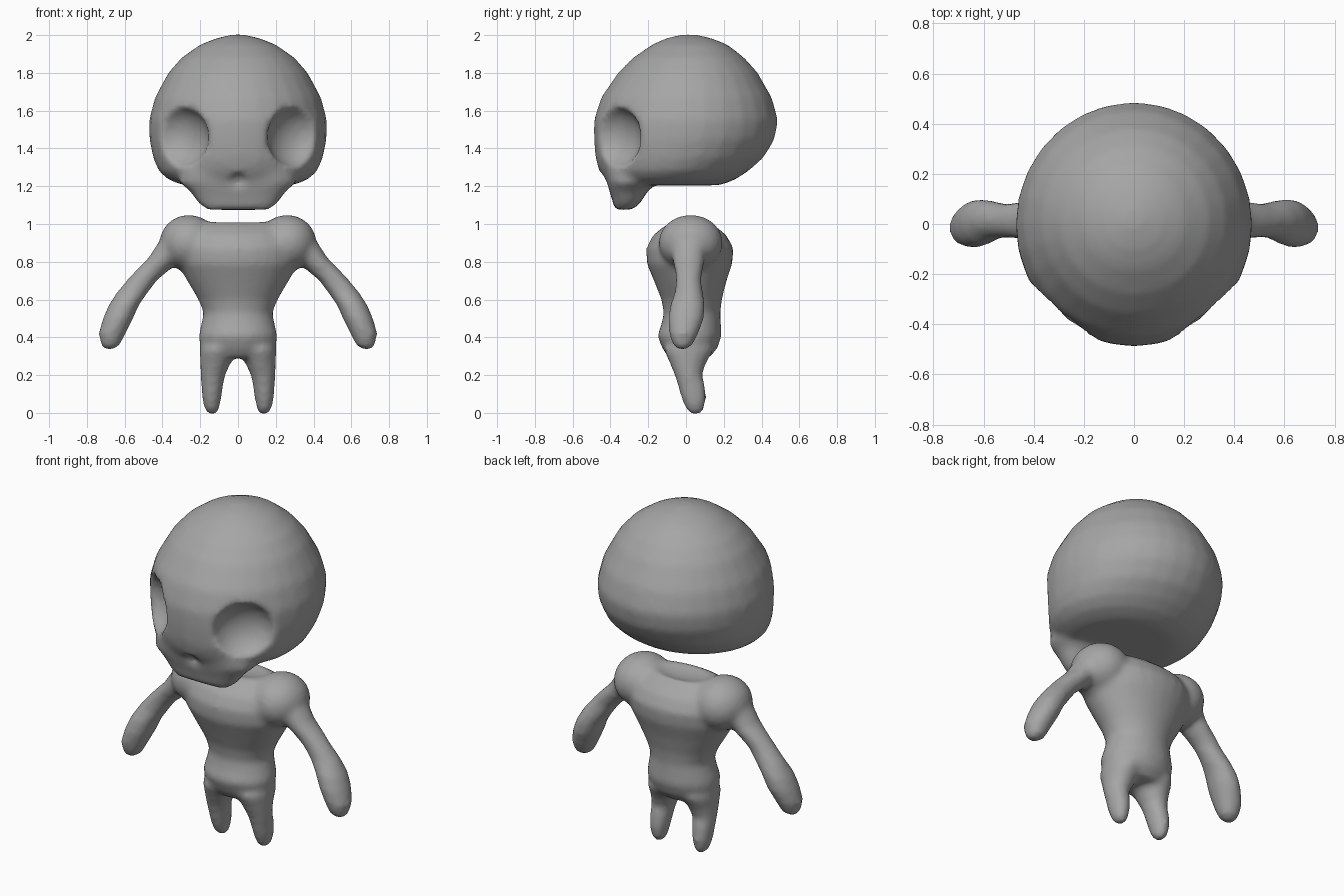
import bpy, bmesh, math
from mathutils import Matrix

cube = bpy.data.objects.get("Cube")
if cube:
    bpy.data.objects.remove(cube, do_unlink=True)

grey = bpy.data.materials.new("clay_grey")
grey.use_nodes = True
colour = (0.38, 0.38, 0.38, 1)
grey.diffuse_color = colour
grey.node_tree.nodes["Principled BSDF"].inputs["Base Color"].default_value = colour


def make_object(name, bm):
    bmesh.ops.recalc_face_normals(bm, faces=bm.faces)
    mesh = bpy.data.meshes.new(name)
    bm.to_mesh(mesh)
    bm.free()
    ob = bpy.data.objects.new(name, mesh)
    bpy.context.collection.objects.link(ob)
    return ob


def loft(bm, rings, power=2.0, side=1, segs=28):
    """Stack of level rings: z, x_min, x_max, y_front, y_back; capped at both ends."""
    def bend(v):
        return math.copysign(abs(v) ** (2 / power), v)
    loops = []
    for z, x0, x1, y0, y1 in rings:
        loop = []
        for i in range(segs):
            a = 2 * math.pi * i / segs
            x = (x0 + x1) / 2 + (x1 - x0) / 2 * bend(math.cos(a))
            y = (y0 + y1) / 2 + (y1 - y0) / 2 * bend(math.sin(a))
            loop.append(bm.verts.new((side * x, y, z)))
        loops.append(loop)
    for low, high in zip(loops, loops[1:]):
        for i in range(segs):
            j = (i + 1) % segs
            bm.faces.new((low[i], low[j], high[j], high[i]))
    bm.faces.new(loops[0])
    bm.faces.new(loops[-1])


def ellipsoid(bm, centre, radii, turn=0.0):
    m = Matrix.Translation(centre) @ Matrix.Rotation(turn, 4, 'Z') @ Matrix.Diagonal((*radii, 1))
    bmesh.ops.create_uvsphere(bm, u_segments=28, v_segments=18, radius=1, matrix=m)


def sculpt(ob, cutters, voxel, smooth):
    """Fuse the overlapping volumes, carve the hollows and soften the joins."""
    def remesh():
        m = ob.modifiers.new("fuse", 'REMESH')
        m.mode, m.voxel_size = 'VOXEL', voxel
    remesh()
    for c in cutters:
        m = ob.modifiers.new("carve", 'BOOLEAN')
        m.operation, m.solver, m.object = 'DIFFERENCE', 'EXACT', c
        c.hide_render = True
    remesh()
    m = ob.modifiers.new("soften", 'SMOOTH')
    m.factor, m.iterations = 0.5, smooth
    bpy.ops.object.select_all(action='DESELECT')
    bpy.context.view_layer.objects.active = ob
    ob.select_set(True)
    for m in list(ob.modifiers):
        bpy.ops.object.modifier_apply(modifier=m.name)
    for c in cutters:
        bpy.data.objects.remove(c, do_unlink=True)
    ob.data.materials.clear()
    ob.data.materials.append(grey)
    bpy.ops.object.shade_smooth_by_angle(angle=math.radians(50))


def cutter(name, centre, radii, turn=0.0):
    bm = bmesh.new()
    ellipsoid(bm, centre, radii, turn)
    return make_object(name, bm)


# Head: rounded cranium with a boxy jaw at the front
cranium = [(1.205, .29, -.40, .18), (1.235, .37, -.43, .26), (1.28, .42, -.46, .33),
           (1.35, .45, -.48, .41), (1.45, .47, -.488, .47), (1.55, .472, -.488, .488),
           (1.67, .44, -.45, .455), (1.8, .37, -.36, .38), (1.88, .30, -.28, .31),
           (1.95, .2, -.18, .22), (1.985, .11, -.1, .13), (2.003, .03, -.02, .05)]
jaw = [(1.075, .16, -.375, -.29), (1.1, .2, -.385, -.25), (1.13, .225, -.39, -.23),
       (1.17, .25, -.405, -.205), (1.22, .31, -.42, -.17), (1.35, .28, -.45, -.1)]
bm = bmesh.new()
loft(bm, [(z, -w, w, f, b) for z, w, f, b in cranium])
loft(bm, [(z, -w, w, f, b) for z, w, f, b in jaw], power=2.8)
head = make_object("head", bm)

# Eye sockets and nose hollow
hollows = [cutter("nose_cutter", (0, -.455, 1.225), (.055, .06, .045))]
for s in (-1, 1):
    hollows.append(cutter("socket_cutter", (s * .31, -.385, 1.46), (.175, .13, .165),
                          s * math.radians(42)))
sculpt(head, hollows, 0.02, 4)

# Body: torso, then mirrored shoulders, arms and legs
torso = [(.29, .18, -.09, .12), (.34, .2, -.125, .165), (.41, .208, -.152, .19),
         (.47, .195, -.13, .185), (.53, .182, -.118, .182), (.6, .21, -.13, .19),
         (.7, .27, -.17, .215), (.79, .32, -.208, .245), (.87, .33, -.21, .252),
         (.94, .31, -.175, .215), (.985, .27, -.12, .16), (1.012, .23, -.07, .12)]
arm = [(.335, .66, .705, -.04, 0), (.36, .625, .725, -.07, .035), (.42, .595, .738, -.09, .065),
       (.5, .555, .715, -.095, .095), (.57, .525, .685, -.085, .1), (.64, .475, .64, -.06, .09),
       (.7, .43, .59, -.055, .08), (.76, .36, .535, -.06, .09), (.82, .29, .475, -.075, .1),
       (.89, .2, .43, -.09, .12), (.95, .18, .385, -.09, .12)]
leg = [(-.008, .12, .155, .03, .07), (.02, .1, .178, .0, .095), (.08, .088, .19, -.025, .108),
       (.15, .078, .195, -.045, .1), (.2, .068, .198, -.06, .085), (.26, .04, .2, -.085, .105),
       (.34, .01, .203, -.12, .15)]
bm = bmesh.new()
loft(bm, [(z, -w, w, f, b) for z, w, f, b in torso])
for s in (-1, 1):
    ellipsoid(bm, (s * .26, .025, .9), (.155, .17, .148))
    loft(bm, arm, side=s)
    loft(bm, leg, side=s)
body = make_object("body", bm)
neck_hollow = cutter("neck_cutter", (0, .03, 1.04), (.19, .12, .05))
sculpt(body, [neck_hollow], 0.015, 5)
